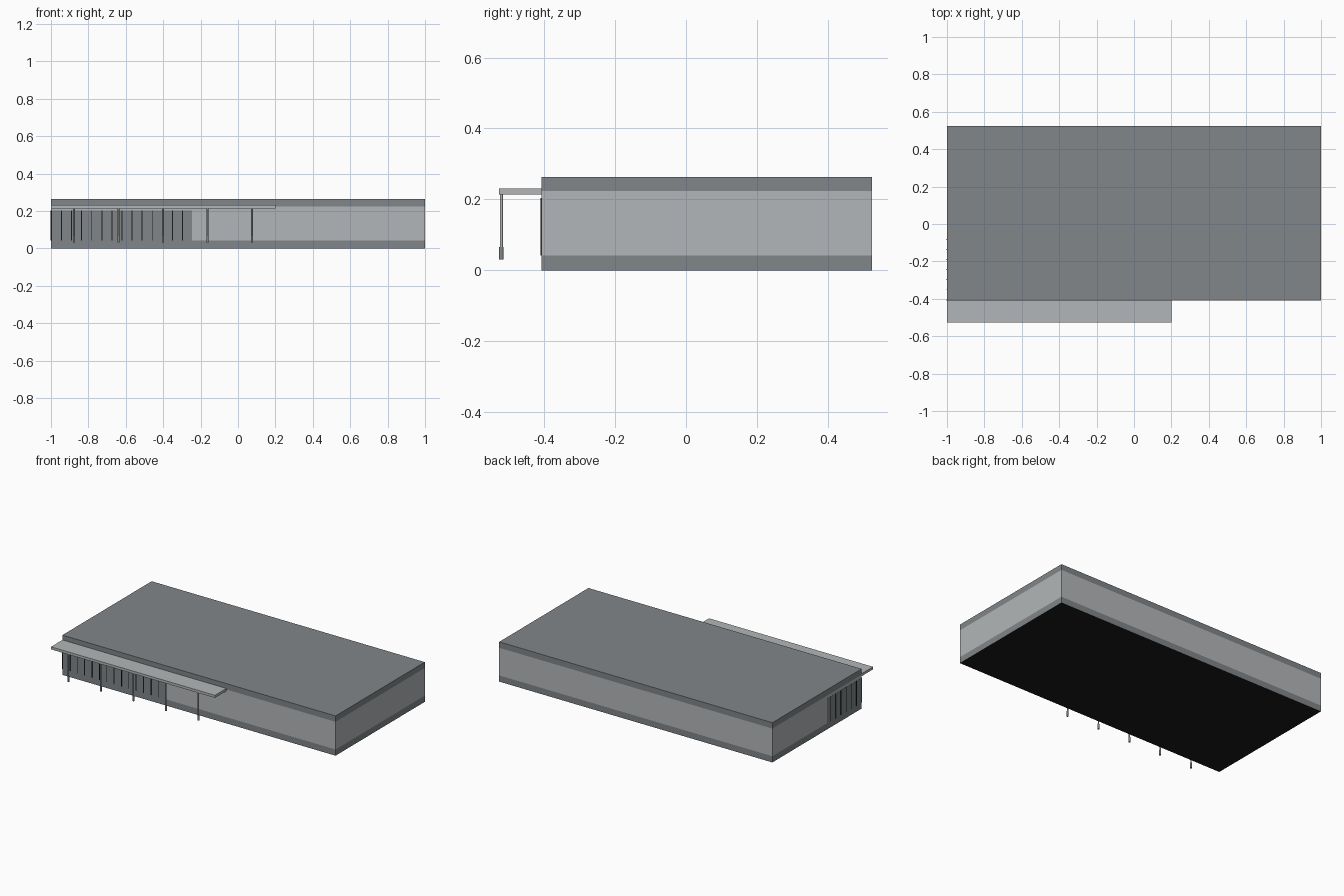
import bpy
import bmesh
from mathutils import Matrix

if "Cube" in bpy.data.objects:
    bpy.data.objects.remove(bpy.data.objects["Cube"])


def material(name, rgb):
    m = bpy.data.materials.new(name)
    m.diffuse_color = (*rgb, 1)
    m.use_nodes = True
    m.node_tree.nodes["Principled BSDF"].inputs["Base Color"].default_value = m.diffuse_color
    return m


LIGHT = material("light grey wall", (0.45, 0.47, 0.48))
DARK = material("slate grey trim", (0.22, 0.24, 0.25))
BLACK = material("black frame", (0.01, 0.01, 0.01))


def finish(name, bm, mats):
    mesh = bpy.data.meshes.new(name)
    bm.to_mesh(mesh)
    bm.free()
    for m in mats:
        mesh.materials.append(m)
    obj = bpy.data.objects.new(name, mesh)
    bpy.context.collection.objects.link(obj)
    return obj


def box(name, x, y, z, *mats):
    """Box from (min, max) ranges on each axis."""
    bm = bmesh.new()
    bmesh.ops.create_cube(bm, size=1)
    for v in bm.verts:
        v.co = [r[0] if c < 0 else r[1] for c, r in zip(v.co, (x, y, z))]
    bm.normal_update()
    if len(mats) > 1:  # second material goes on the underside
        for f in bm.faces:
            f.material_index = int(f.normal.z < -0.5)
    return finish(name, bm, mats)


def cylinder(name, x, y, z, radius, mat):
    bm = bmesh.new()
    bmesh.ops.create_cone(bm, cap_ends=True, segments=12, radius1=radius, radius2=radius,
                          depth=z[1] - z[0],
                          matrix=Matrix.Translation((x, y, (z[0] + z[1]) / 2)))
    return finish(name, bm, [mat])


X, Y = (-1.0, 1.0), (-0.408, 0.525)
FRONT, LEFT = Y[0], X[0]

# Building: plinth, wall and roof band stacked flush
box("plinth", X, Y, (0, 0.041), DARK, BLACK)
box("wall", X, Y, (0.041, 0.224), LIGHT)
box("roof_band", X, Y, (0.224, 0.263), DARK)

# Glazing wrapping the front left corner
GLASS_Z = (0.041, 0.204)
box("front_glass", (LEFT, -0.245), (FRONT - 0.001, FRONT + 0.004), GLASS_Z, DARK)
box("left_glass", (LEFT - 0.001, LEFT + 0.004), (FRONT, -0.045), GLASS_Z, DARK)

# Mullions
STEP, W, OUT = 0.0539, 0.0025, 0.003
for i in range(14):
    c = LEFT + 0.0025 + i * STEP
    box("front_mullion", (c - W, c + W), (FRONT - OUT, FRONT), GLASS_Z, BLACK)
for i in range(7):
    c = FRONT + 0.0025 + i * STEP
    box("left_mullion", (LEFT - OUT, LEFT), (c - W, c + W), GLASS_Z, BLACK)

# Canopy on slim posts with thicker feet
box("canopy", (-1.0, 0.2), (-0.527, FRONT), (0.214, 0.231), LIGHT)
for i in range(5):
    x = -0.877 + i * 0.238
    cylinder("canopy_post", x, -0.521, (0.06, 0.215), 0.0042, LIGHT)
    cylinder("post_foot", x, -0.521, (0.031, 0.066), 0.0062, DARK)
